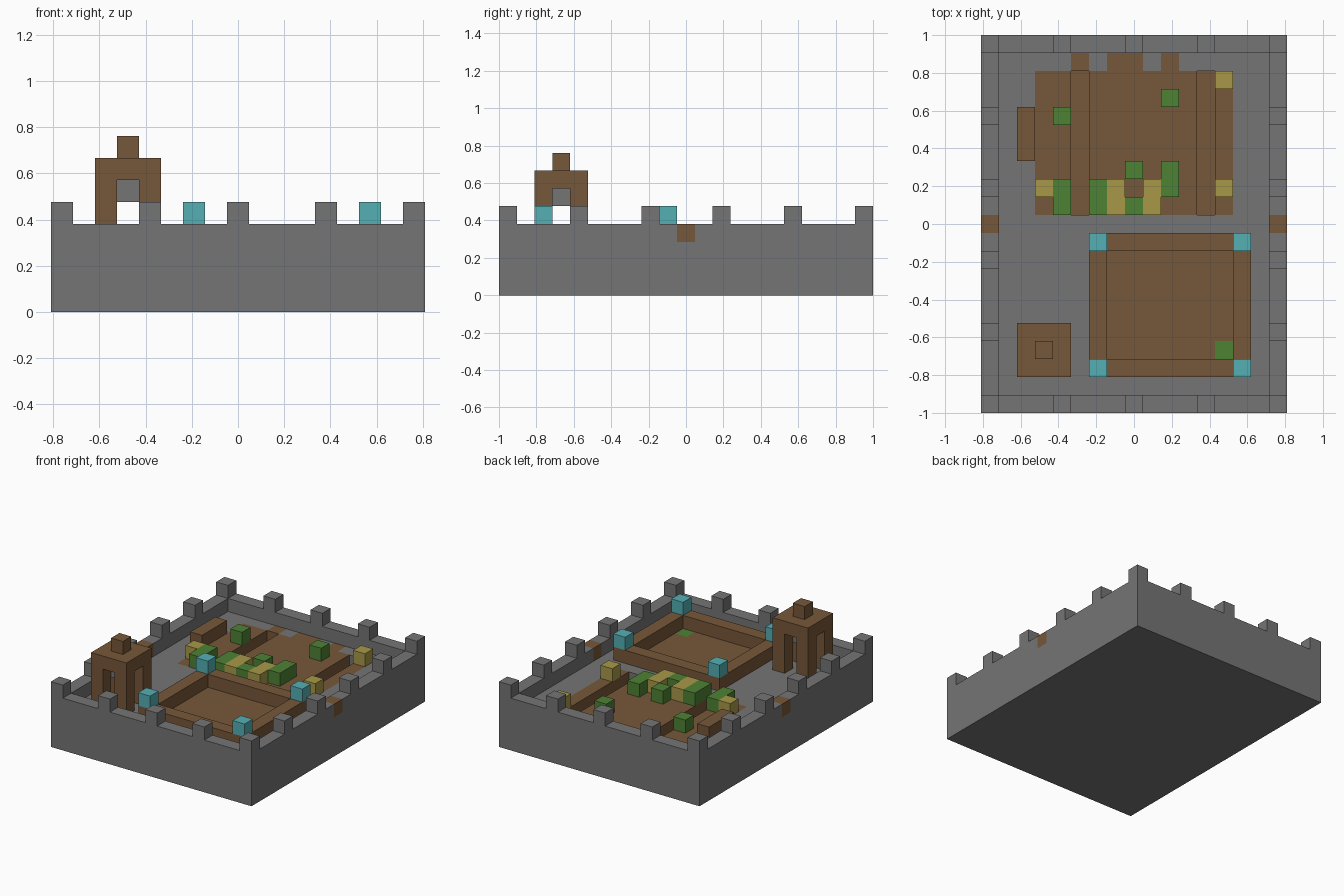
import bpy
import bmesh
import math
from itertools import product

cube = bpy.data.objects.get("Cube")
if cube:
    bpy.data.objects.remove(cube, do_unlink=True)

NX, NY = 17, 21          # footprint in blocks
UNIT = 2 / NY            # block size


def material(name, r, g, b):
    m = bpy.data.materials.new(name)
    m.use_nodes = True
    m.diffuse_color = (r, g, b, 1)
    node = next(n for n in m.node_tree.nodes if n.type == 'BSDF_PRINCIPLED')
    node.inputs["Base Color"].default_value = (r, g, b, 1)
    node.inputs["Roughness"].default_value = 0.9
    return m


stone = material("stone_grey", 0.178, 0.178, 0.178)
earth = material("earth_brown", 0.181, 0.095, 0.041)
leaf = material("leaf_green", 0.076, 0.223, 0.034)
straw = material("straw_yellow", 0.392, 0.314, 0.065)
glow = material("lamp_cyan", 0.091, 0.429, 0.456)

blocks = {}              # block position -> part name
colours = {}             # part name -> material


def fill(part, mat, x, y, z):
    """Fill inclusive block ranges; a later part replaces an earlier one."""
    colours[part] = mat
    spans = [range(v[0], v[1] + 1) if isinstance(v, tuple) else (v,) for v in (x, y, z)]
    for cell in product(*spans):
        blocks[cell] = part


def carve(x, y, z):
    for cell in product(range(x[0], x[1] + 1), range(y[0], y[1] + 1), range(z[0], z[1] + 1)):
        blocks.pop(cell, None)


# Foundation and outer wall
fill("foundation", stone, (0, NX - 1), (0, NY - 1), (0, 2))
for x in (0, NX - 1):
    fill("outer_wall", stone, x, (0, NY - 1), 3)
for y in (0, NY - 1):
    fill("outer_wall", stone, (0, NX - 1), y, 3)

# Battlements on every fourth block, and a wooden block in each side wall
for x, y in product(range(0, NX, 4), range(0, NY, 4)):
    if x in (0, NX - 1) or y in (0, NY - 1):
        fill("battlements", stone, x, y, 4)
for x in (0, NX - 1):
    fill("wall_beams", earth, x, NY // 2, 3)

# Garden soil with a ragged rear edge and two sunken channels
fill("garden_soil", earth, (3, 13), (11, 18), 2)
for x in (5, 7, 8, 10):
    fill("garden_soil", earth, x, 19, 2)
for x in (5, 12):
    fill("channel_bed", earth, x, (11, 18), 1)
    carve((x, x), (11, 18), (2, 2))
fill("garden_bench", earth, 2, (14, 16), 3)

# Crops
for x, y in ((4, (11, 12)), (6, (11, 12)), (8, 11), (8, 13), (10, (12, 13)), (4, 16), (10, 17)):
    fill("green_crops", leaf, x, y, 3)
for x, y in ((3, 12), (7, (11, 12)), (9, (11, 12)), (13, 12), (13, 18)):
    fill("yellow_crops", straw, x, y, 3)

# Walled yard with corner lamps and a green patch
fill("yard_floor", earth, (6, 14), (2, 9), 2)
fill("yard_rim", earth, (6, 14), (2, 9), 3)
carve((7, 13), (3, 8), (3, 3))
fill("yard_patch", leaf, 13, 3, 2)
for x, y in product((6, 14), (2, 9)):
    fill("yard_lamps", glow, x, y, 4)

# Bell tower
for x, y in product((2, 4), (2, 4)):
    fill("tower_posts", earth, x, y, (3, 5))
fill("tower_roof", earth, (2, 4), (2, 4), 6)
fill("tower_finial", earth, 3, 3, 7)
fill("tower_bell", stone, 3, 3, 5)


def build(part):
    """Skin the exposed sides of a part and merge the flat areas."""
    bm = bmesh.new()
    for cell in (c for c, p in blocks.items() if p == part):
        for axis, side in product(range(3), (0, 1)):
            near = list(cell)
            near[axis] += 1 if side else -1
            if tuple(near) in blocks:
                continue
            verts = []
            for u, v in ((0, 0), (1, 0), (1, 1), (0, 1)):
                p = list(cell)
                p[axis] += side
                p[(axis + 1) % 3] += u
                p[(axis + 2) % 3] += v
                verts.append(bm.verts.new(((p[0] - NX / 2) * UNIT, (p[1] - NY / 2) * UNIT, p[2] * UNIT)))
            bm.faces.new(verts if side else verts[::-1])
    bmesh.ops.remove_doubles(bm, verts=bm.verts, dist=UNIT / 100)
    bmesh.ops.dissolve_limit(bm, angle_limit=math.radians(1), verts=bm.verts, edges=bm.edges)
    mesh = bpy.data.meshes.new(part)
    bm.to_mesh(mesh)
    bm.free()
    mesh.materials.append(colours[part])
    bpy.context.collection.objects.link(bpy.data.objects.new(part, mesh))


for part in colours:
    build(part)
